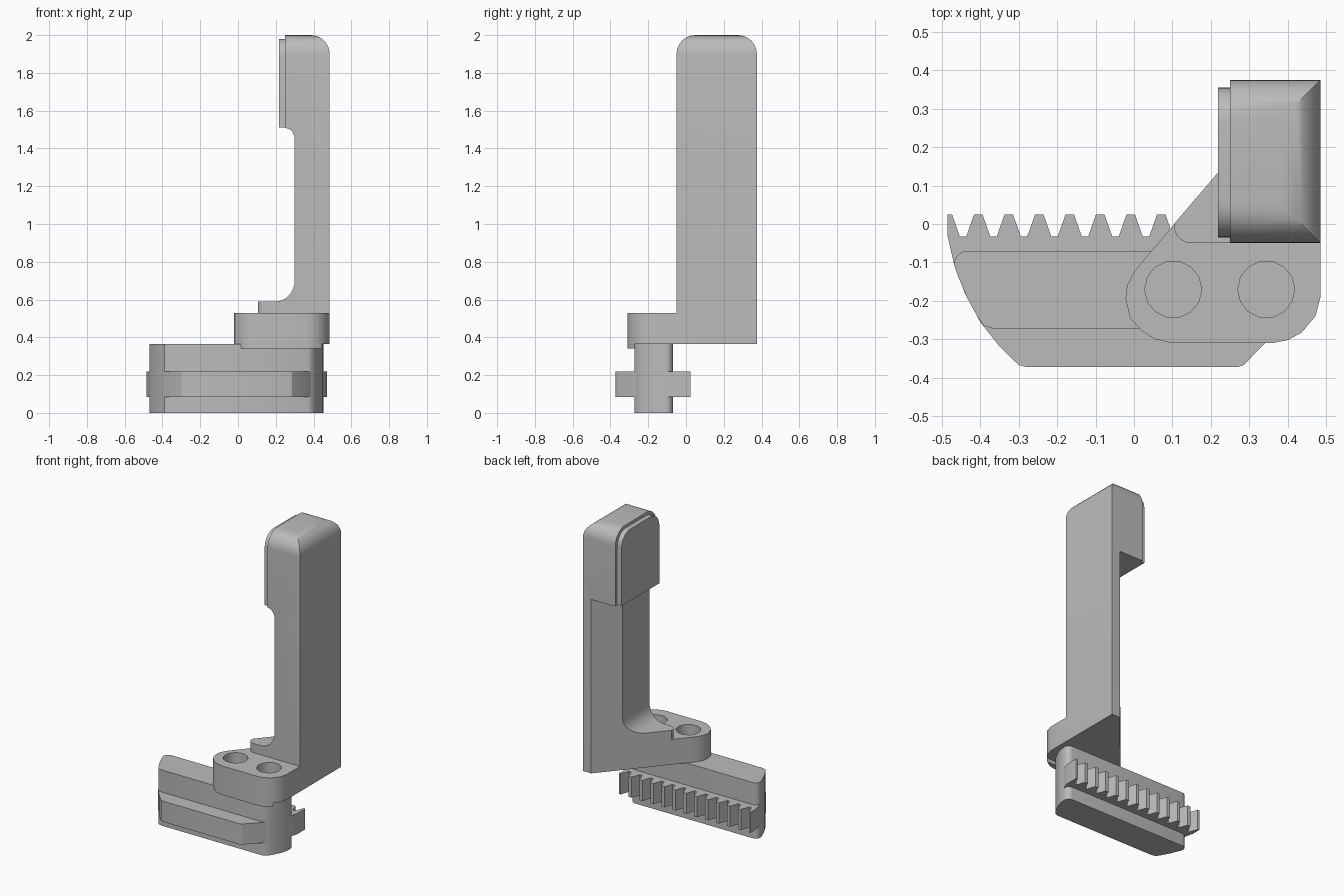
import bpy, bmesh
from math import sin, cos, pi, radians
from mathutils import Vector

cube = bpy.data.objects.get("Cube")
if cube:
    bpy.data.objects.remove(cube, do_unlink=True)

grey = bpy.data.materials.new("plain grey")
grey.use_nodes = True
colour = (0.5, 0.5, 0.5, 1)
grey.diffuse_color = colour
grey.node_tree.nodes["Principled BSDF"].inputs["Base Color"].default_value = colour


def arc(cx, cy, rx, ry, a0, a1, n=8):
    """Points on an elliptical arc, angles in degrees."""
    steps = [radians(a0 + (a1 - a0) * i / n) for i in range(n + 1)]
    return [(cx + rx * cos(a), cy + ry * sin(a)) for a in steps]


def prism(name, outline, lo, hi, axis="z"):
    """Extrude a 2D outline along an axis between lo and hi."""
    place = {"x": lambda u, v, w: (w, u, v),
             "y": lambda u, v, w: (u, w, v),
             "z": lambda u, v, w: (u, v, w)}[axis]
    bm = bmesh.new()
    face = bm.faces.new([bm.verts.new(place(u, v, lo)) for u, v in outline])
    new = bmesh.ops.extrude_face_region(bm, geom=[face])["geom"]
    shift = Vector(place(0, 0, hi - lo))
    bmesh.ops.translate(bm, vec=shift, verts=[g for g in new if isinstance(g, bmesh.types.BMVert)])
    bmesh.ops.recalc_face_normals(bm, faces=bm.faces)
    mesh = bpy.data.meshes.new(name)
    bm.to_mesh(mesh)
    bm.free()
    mesh.materials.append(grey)
    obj = bpy.data.objects.new(name, mesh)
    bpy.context.collection.objects.link(obj)
    return obj


def combine(obj, other, operation):
    """Apply a boolean and discard the second object."""
    mod = obj.modifiers.new("combine", "BOOLEAN")
    mod.operation, mod.object, mod.solver = operation, other, "EXACT"
    bpy.context.view_layer.objects.active = obj
    bpy.ops.object.modifier_apply(modifier=mod.name)
    bpy.data.objects.remove(other, do_unlink=True)


def finish(obj, angle=28):
    """Merge coplanar faces and smooth the rounded ones."""
    bm = bmesh.new()
    bm.from_mesh(obj.data)
    bmesh.ops.remove_doubles(bm, verts=bm.verts, dist=0.0002)
    bmesh.ops.dissolve_limit(bm, angle_limit=radians(0.5), verts=bm.verts, edges=bm.edges)
    bm.to_mesh(obj.data)
    bm.free()
    bpy.ops.object.select_all(action="DESELECT")
    obj.select_set(True)
    bpy.context.view_layer.objects.active = obj
    bpy.ops.object.shade_smooth_by_angle(angle=radians(angle))


FRONT, BACK, SIDE = -0.05, 0.375, 0.485
PLATE_LOW, PLATE_TOP = 0.365, 0.53

# Slide bar with rounded ends
bar_outline = ([(0.37, -0.272), (0.39, -0.262), (0.41, -0.235), (0.437, -0.18), (0.45, -0.14)]
               + arc(0.418, -0.105, 0.034, 0.035, 0, 90, 5)
               + arc(-0.433, -0.105, 0.035, 0.035, 90, 180, 5)
               + [(-0.46, -0.13), (-0.435, -0.19), (-0.405, -0.245), (-0.39, -0.265), (-0.365, -0.272)])
slide_bar = prism("slide_bar", bar_outline, 0, PLATE_LOW)
finish(slide_bar)

# Toothed rack: curved front and a row of teeth at the back
pitch, tip, root = 0.0793, 0.025, -0.032
teeth = []
for k in range(-1, 12):
    c = -0.405 + pitch * k
    teeth += [(c - 0.031, root), (c - 0.011, tip), (c + 0.011, tip), (c + 0.031, root)]
teeth = [(-SIDE, tip)] + teeth[2:-2] + [(0.47, tip)]
rack_outline = teeth + [(0.47, -0.06), (0.44, -0.15), (0.385, -0.265), (0.285, -0.367),
                        (0.27, -0.372), (-0.28, -0.372), (-0.30, -0.367), (-0.35, -0.318),
                        (-0.40, -0.255), (-0.44, -0.18), (-0.468, -0.105), (-SIDE, -0.03)]
rack = prism("toothed_rack", rack_outline, 0.085, 0.22)
finish(rack, 20)

# Upright finger: side profile with fillets at the foot and under the head
profile = ([(SIDE, PLATE_TOP), (0.105, PLATE_TOP), (0.105, 0.59)]
           + arc(0.2, 0.70, 0.1, 0.11, -90, 0)
           + arc(0.25, 1.45, 0.05, 0.058, 0, 90, 6)
           + [(0.25, 2.0)] + arc(SIDE - 0.1, 1.9, 0.1, 0.1, 90, 0))
finger = prism("finger", profile, FRONT, BACK, "y")
envelope = ([(FRONT, 0.3), (BACK, 0.3)] + arc(BACK - 0.1, 1.9, 0.1, 0.1, 0, 90)
            + arc(FRONT + 0.1, 1.9, 0.1, 0.1, 90, 180))
combine(finger, prism("envelope", envelope, -0.2, 0.6, "x"), "INTERSECT")

# Diagonal cut behind the finger, below the head
slant = [(0.465, 0.422), (0.104, 0.0)] + arc(0.15, -0.005, 0.046, 0.045, 180, 270, 5)
cutter = prism("slant_cutter", slant + [(0.15, -0.1), (0, -0.1), (0, 0.422)], 0.4, 1.505)
combine(finger, cutter, "DIFFERENCE")

# Foot plate under the finger, with two screw holes
corner = [(0.03, -0.088), (0.0, -0.125), (-0.018, -0.16), (-0.022, -0.195), (-0.01, -0.245),
          (0.02, -0.278), (0.055, -0.3), (0.1, -0.31)]
corner += [(0.36, -0.31), (0.40, -0.302), (0.435, -0.283), (0.472, -0.24), (SIDE, -0.19)]
plate = prism("foot_plate", [(0.425, BACK)] + corner + [(SIDE, BACK)], PLATE_LOW, PLATE_TOP)
combine(finger, plate, "UNION")
for x in (0.102, 0.344):
    hole = prism("hole_cutter", arc(x, -0.17, 0.074, 0.074, 0, 360, 14)[:-1], PLATE_LOW + 0.001, 0.7)
    combine(finger, hole, "DIFFERENCE")
finish(finger)

# Thin lip below the front edge of the plate
lip = [(0.016, -0.272), (0.055, -0.3), (0.1, -0.31), (0.36, -0.31), (0.40, -0.302), (0.445, -0.272)]
finish(prism("front_lip", lip, 0.34, PLATE_LOW))

# Grip pad on the inner face of the head
pad = ([(-0.035, 1.51), (0.355, 1.51)] + arc(0.265, 1.89, 0.09, 0.09, 0, 90)
       + arc(0.055, 1.89, 0.09, 0.09, 90, 180))
finish(prism("grip_pad", pad, 0.218, 0.25, "x"))
